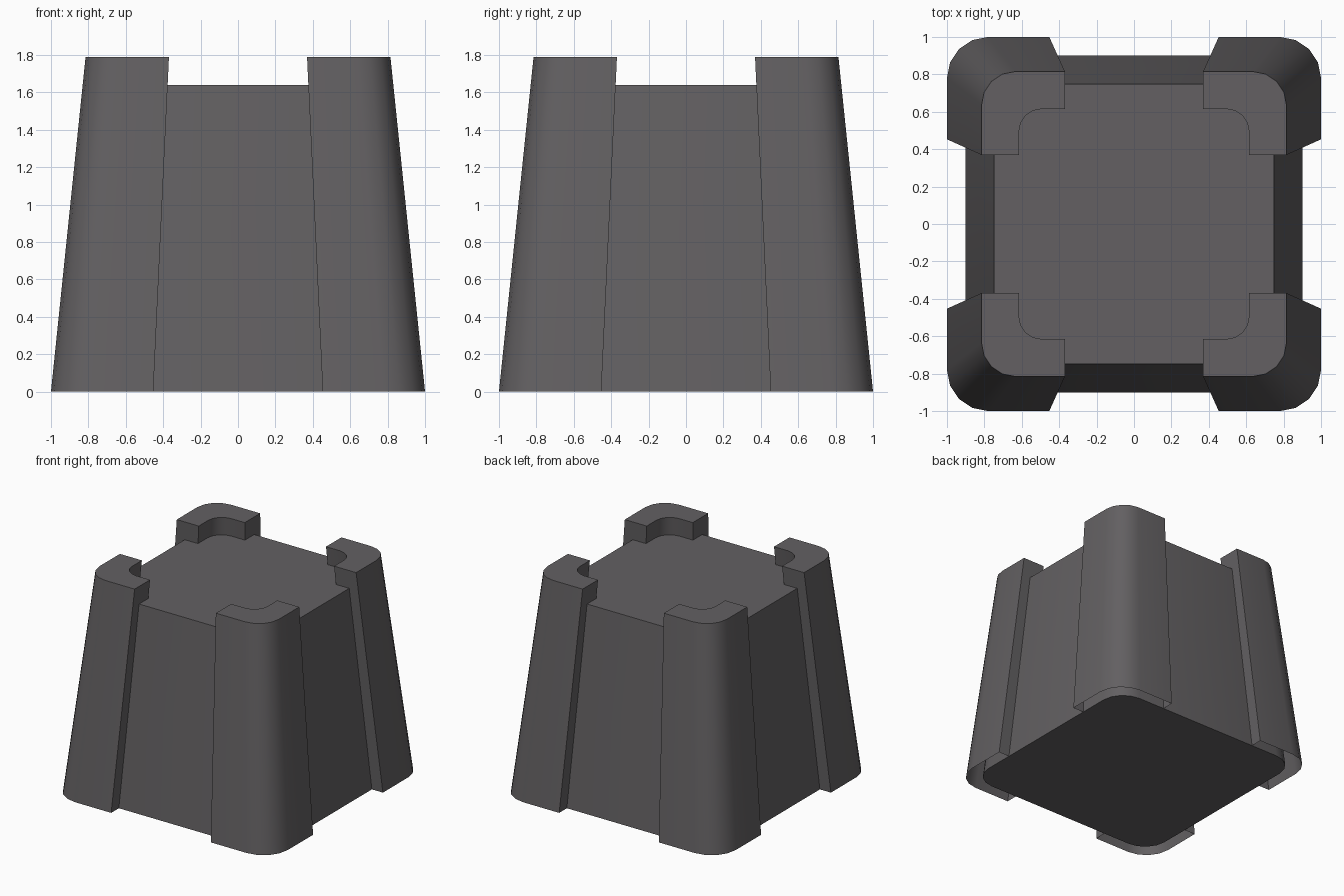
import bpy, bmesh, math

if "Cube" in bpy.data.objects:
    bpy.data.objects.remove(bpy.data.objects["Cube"])

HEIGHT, TOP_SCALE = 1.79, 0.815

mat = bpy.data.materials.new("dark_grey")
mat.diffuse_color = (0.125, 0.118, 0.123, 1)
mat.use_nodes = True
mat.node_tree.nodes["Principled BSDF"].inputs["Base Color"].default_value = mat.diffuse_color


def arc(half, r, turn=0, steps=4):
    """Rounded corner of a square, turned by a number of degrees."""
    pts = []
    for i in range(steps + 1):
        a = math.radians(90 * i / steps)
        x = half - r + r * math.cos(a)
        y = half - r + r * math.sin(a)
        t = math.radians(turn)
        pts.append((x * math.cos(t) - y * math.sin(t),
                    x * math.sin(t) + y * math.cos(t)))
    return pts


def tapered(name, outline, height, bottom=True, turn=0):
    """Counter-clockwise outline drawn up with the shared taper."""
    s = 1 - (1 - TOP_SCALE) * height / HEIGHT
    t = math.radians(turn)
    pts = [(x * math.cos(t) - y * math.sin(t),
            x * math.sin(t) + y * math.cos(t)) for x, y in outline]
    bm = bmesh.new()
    low = [bm.verts.new((x, y, 0)) for x, y in pts]
    top = [bm.verts.new((x * s, y * s, height)) for x, y in pts]
    n = len(pts)
    for i in range(n):
        j = (i + 1) % n
        bm.faces.new((low[i], low[j], top[j], top[i]))
    bm.faces.new(top)
    if bottom:
        bm.faces.new(low[::-1])
    me = bpy.data.meshes.new(name)
    bm.to_mesh(me)
    bm.free()
    me.materials.append(mat)
    ob = bpy.data.objects.new(name, me)
    bpy.context.collection.objects.link(ob)
    bpy.ops.object.select_all(action='DESELECT')
    ob.select_set(True)
    bpy.context.view_layer.objects.active = ob
    bpy.ops.object.shade_smooth_by_angle(angle=math.radians(35))
    return ob


# Core block with rounded corners
core = [p for k in range(4) for p in arc(0.9, 0.2, 90 * k)]
tapered("core_block", core, 1.64)

# Four L-shaped corner guards, open underneath
END, OUT, INN = 0.453, 1.0, 0.755
guard = ([(OUT, END)] + arc(OUT, 0.22) + [(END, OUT), (END, INN)]
         + arc(INN, 0.15)[::-1] + [(INN, END)])
for k, side in enumerate(("back_right", "back_left", "front_left", "front_right")):
    tapered("corner_guard_" + side, guard, HEIGHT, bottom=False, turn=90 * k)
